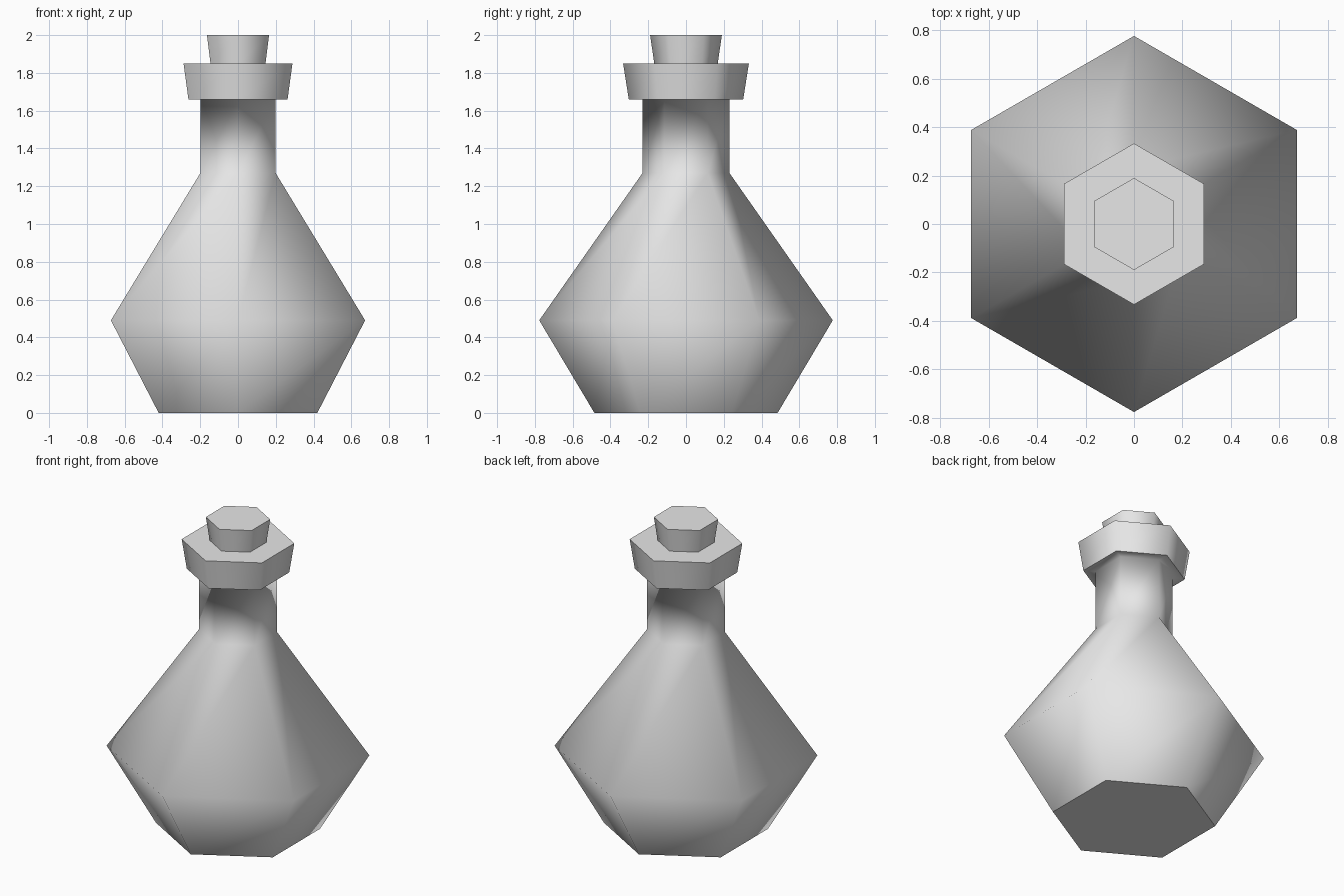
import bpy
import bmesh
from math import cos, sin, pi

cube = bpy.data.objects.get("Cube")
if cube:
    bpy.data.objects.remove(cube, do_unlink=True)

SIDES = 6

# One plain grey for the whole model
grey = bpy.data.materials.new("plain_grey")
grey.use_nodes = True
grey.diffuse_color = (0.8, 0.8, 0.8, 1)
for node in grey.node_tree.nodes:
    if node.type == 'BSDF_PRINCIPLED':
        node.inputs["Base Color"].default_value = (0.8, 0.8, 0.8, 1)


def lathe(name, profile, cap_bottom=False, cap_top=False):
    """Six-sided turned part from (radius, height) points, smooth with crisp caps."""
    bm = bmesh.new()
    rings = []
    for radius, z in profile:
        angles = [pi / 2 + 2 * pi * i / SIDES for i in range(SIDES)]
        rings.append([bm.verts.new((radius * cos(a), radius * sin(a), z)) for a in angles])
    for low, high in zip(rings, rings[1:]):
        for i in range(SIDES):
            j = (i + 1) % SIDES
            bm.faces.new((low[i], low[j], high[j], high[i]))
    for face in bm.faces:
        face.smooth = True
    caps = []
    if cap_bottom:
        caps.append(bm.faces.new(rings[0][::-1]))
    if cap_top:
        caps.append(bm.faces.new(rings[-1]))
    for cap in caps:
        cap.smooth = False
        for edge in cap.edges:
            edge.smooth = False
    mesh = bpy.data.meshes.new(name)
    bm.to_mesh(mesh)
    bm.free()
    mesh.materials.append(grey)
    obj = bpy.data.objects.new(name, mesh)
    bpy.context.scene.collection.objects.link(obj)
    return obj


# Belly, neck and the underside of the lip, blended together
lathe("flask_body",
      [(0.485, 0), (0.777, 0.49), (0.23, 1.27), (0.23, 1.66), (0.303, 1.66)],
      cap_bottom=True)

# Flared lip
lathe("flask_lip", [(0.303, 1.66), (0.333, 1.85)], cap_top=True)

# Tapered stopper
lathe("stopper", [(0.168, 1.85), (0.19, 2.0)], cap_top=True)
